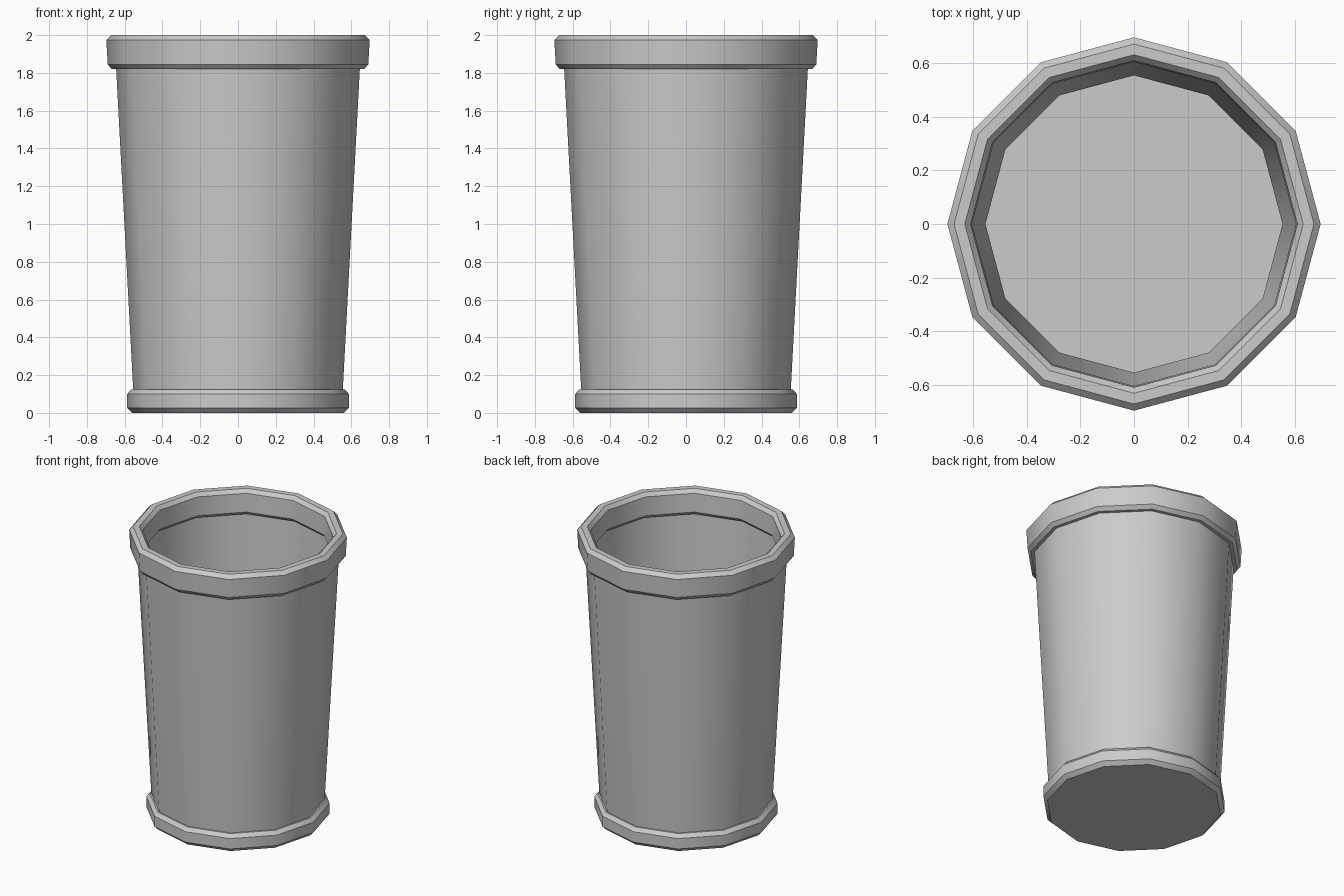
import bpy, bmesh, math

if "Cube" in bpy.data.objects:
    bpy.data.objects.remove(bpy.data.objects["Cube"])

SIDES = 12


def lathe(name, profile, cap_bottom=False):
    """Spin a (radius, height) profile around z into a 12-sided shell."""
    bm = bmesh.new()
    rings = []
    for r, z in profile:
        rings.append([bm.verts.new((r * math.cos(2 * math.pi * i / SIDES),
                                    r * math.sin(2 * math.pi * i / SIDES), z))
                      for i in range(SIDES)])
    for a, b in zip(rings, rings[1:]):
        for i in range(SIDES):
            j = (i + 1) % SIDES
            bm.faces.new((a[i], a[j], b[j], b[i]))
    if cap_bottom:
        bm.faces.new(rings[0][::-1])
    bmesh.ops.remove_doubles(bm, verts=bm.verts, dist=1e-5)
    mesh = bpy.data.meshes.new(name)
    bm.to_mesh(mesh)
    bm.free()
    obj = bpy.data.objects.new(name, mesh)
    bpy.context.collection.objects.link(obj)
    bpy.ops.object.select_all(action='DESELECT')
    obj.select_set(True)
    bpy.context.view_layer.objects.active = obj
    bpy.ops.object.shade_smooth_by_angle(angle=math.radians(36))
    return obj


# Thin tapered wall with bevelled foot band and closed bottom
lathe("cup_body", [(0.56, 0), (0.587, 0.027), (0.587, 0.10), (0.565, 0.125),
                   (0.555, 0.125), (0.645, 1.82)], cap_bottom=True)

# Bevelled rim ring around the mouth (closed profile)
lathe("cup_rim", [(0.63, 1.82), (0.668, 1.82), (0.69, 1.845), (0.697, 1.975),
                  (0.672, 2.0), (0.632, 2.0), (0.61, 1.975), (0.605, 1.845),
                  (0.63, 1.82)])
